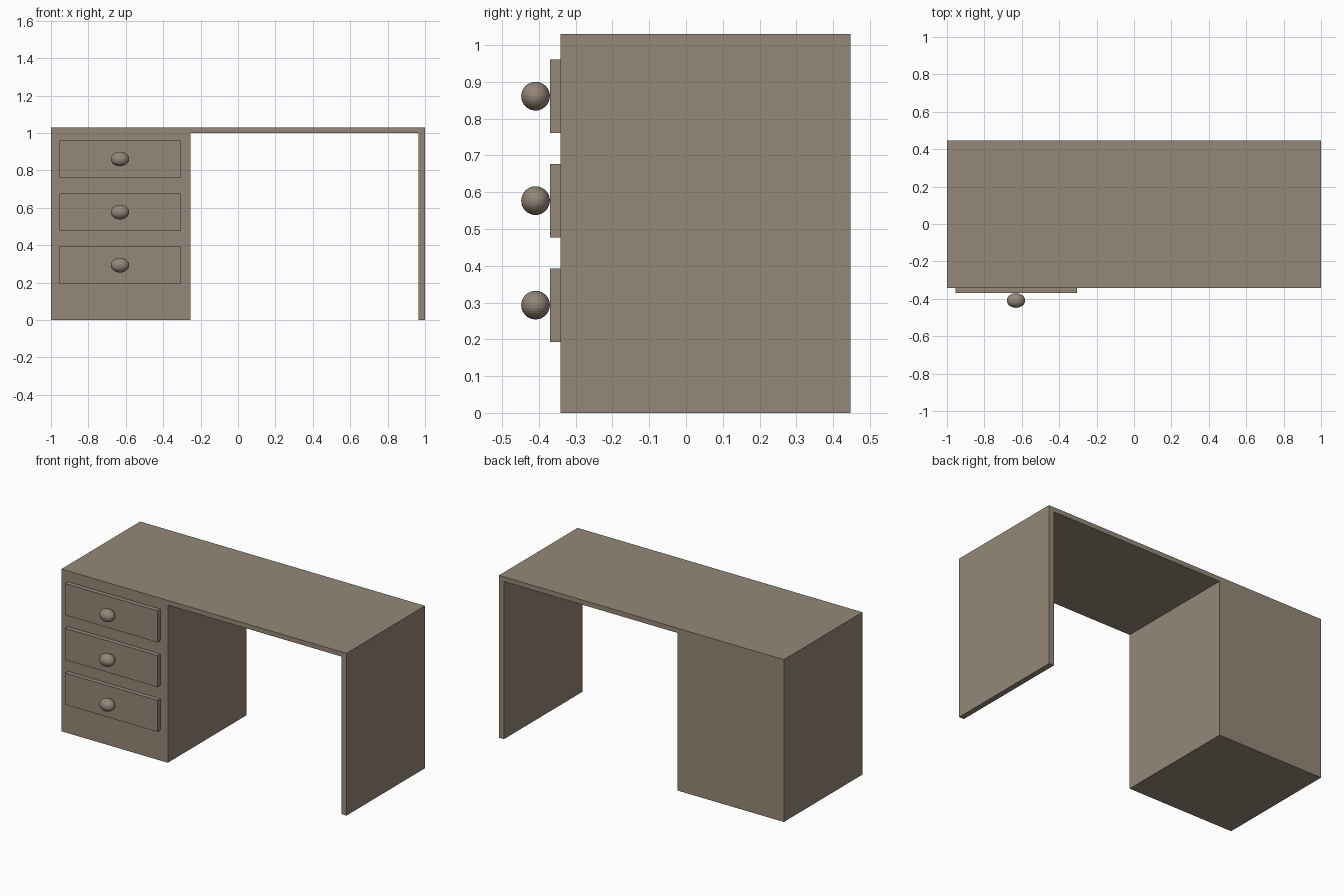
import bpy

if "Cube" in bpy.data.objects:
    bpy.data.objects.remove(bpy.data.objects["Cube"])

wood = bpy.data.materials.new("brown_wood")
wood.diffuse_color = (0.30, 0.242, 0.188, 1)
wood.use_nodes = True
wood.node_tree.nodes["Principled BSDF"].inputs["Base Color"].default_value = wood.diffuse_color

FRONT, BACK = -0.341, 0.447      # desk depth
FACE = -0.37                     # drawer face plane
TOP, UNDER = 1.03, 1.0           # desktop faces


def finish(name):
    ob = bpy.context.object
    ob.name = name
    ob.data.materials.append(wood)
    bpy.ops.object.transform_apply(location=False, rotation=False, scale=True)
    return ob


def box(name, x, y, z):
    """Box from (min, max) pairs."""
    bpy.ops.mesh.primitive_cube_add(size=1, location=[sum(p) / 2 for p in (x, y, z)])
    bpy.context.object.scale = [p[1] - p[0] for p in (x, y, z)]
    return finish(name)


# Desktop, drawer cabinet and side leg
box("desktop", (-1, 1), (FRONT, BACK), (UNDER, TOP))
box("drawer_cabinet", (-1, -0.254), (FRONT, BACK), (0, UNDER))
box("side_leg", (0.965, 1), (FRONT, BACK), (0, UNDER))

# Three drawers, each with an oval knob
for i, z in enumerate((0.861, 0.577, 0.293)):
    box(f"drawer_front_{i + 1}", (-0.955, -0.306), (FACE, FRONT), (z - 0.1, z + 0.1))
    bpy.ops.mesh.primitive_uv_sphere_add(segments=32, ring_count=16, radius=1,
                                         location=(-0.631, -0.409, z))
    bpy.context.object.scale = (0.049, 0.039, 0.039)
    finish(f"drawer_knob_{i + 1}")
